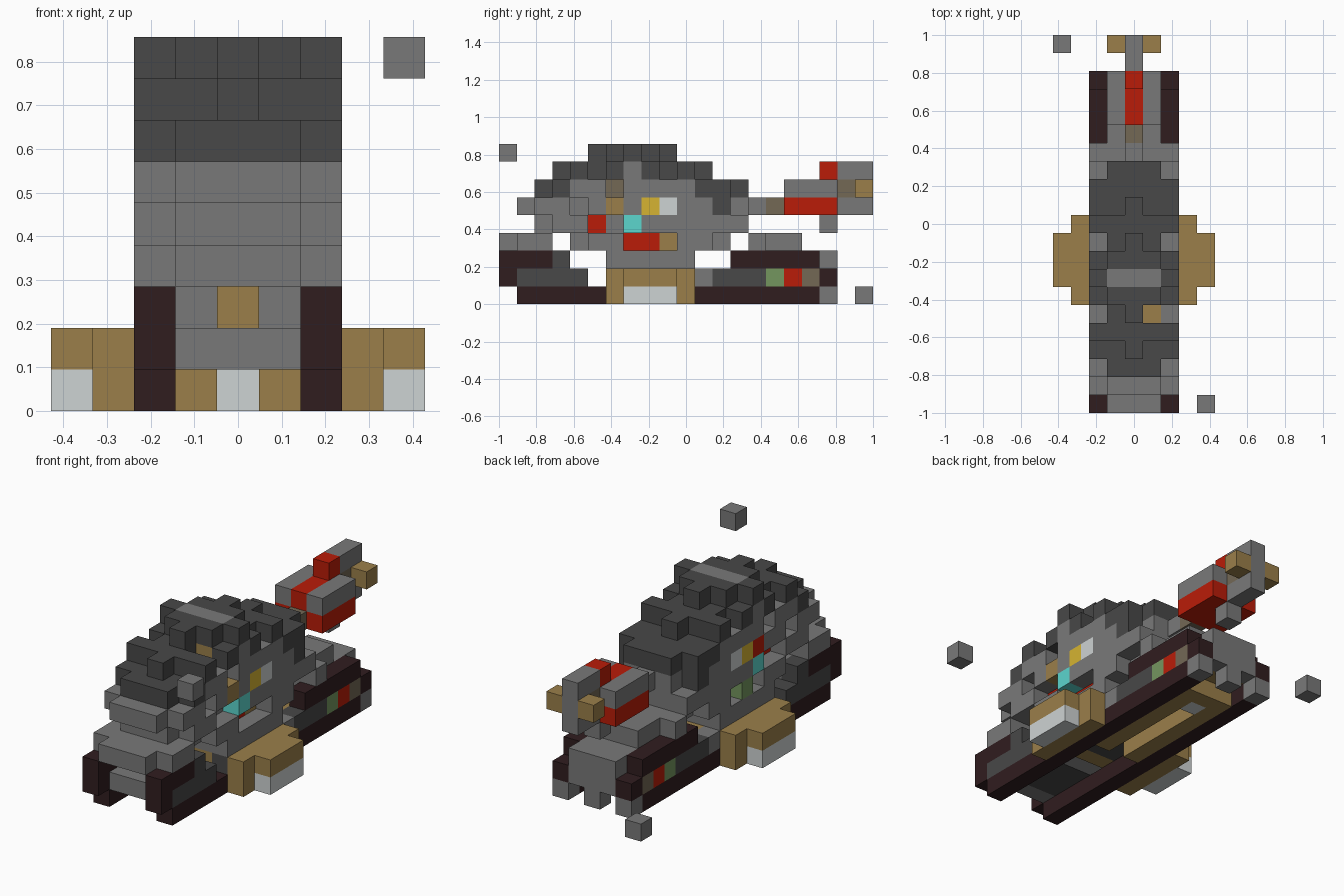
import bpy
from mathutils import Vector

default_cube = bpy.data.objects.get("Cube")
if default_cube:
    bpy.data.objects.remove(default_cube, do_unlink=True)

UNIT = 2 / 21  # size of one block


def channel(value):
    value /= 255
    return value / 12.92 if value <= 0.04 else ((value + 0.055) / 1.055) ** 2.4


# Flat colours
PALETTE = {
    "stone grey": "797979", "slate": "484848", "dark wood": "301D1F",
    "tan wood": "9B7F4A", "pale white": "CED3D3", "red": "BA1C08",
    "teal": "5CD6CE", "yellow": "D6B432", "leaf green": "74965F",
    "drab brown": "736855",
}
materials = {}
for name, code in PALETTE.items():
    rgb = [channel(c) for c in bytes.fromhex(code)]
    mat = bpy.data.materials.new(name)
    mat.use_nodes = True
    mat.diffuse_color = (*rgb, 1)
    shader = next(n for n in mat.node_tree.nodes if n.type == 'BSDF_PRINCIPLED')
    shader.inputs["Base Color"].default_value = (*rgb, 1)
    shader.inputs["Roughness"].default_value = 0.9
    materials[name] = mat
grey, slate, wood, tan, white, red, teal, yellow, green, drab = PALETTE

blocks = {}  # grid cell -> (part, colour)


def span(bounds):
    first, last = bounds if isinstance(bounds, tuple) else (bounds, bounds)
    return range(first, last + 1)


def fill(part, colour, across, along, up, mirror=True):
    """Fill a box of grid cells; later calls repaint earlier ones."""
    for x in span(across):
        for y in span(along):
            for z in span(up):
                for side in ((x, -x) if mirror else (x,)):
                    blocks[side, y, z] = (part, colour)


INNER, EDGE, WHOLE = (0, 1), 2, (0, 2)

# Side tracks
part = "side_track"
fill(part, wood, EDGE, along=(1, 17), up=0)
fill(part, slate, EDGE, along=(1, 4), up=1)
fill(part, slate, EDGE, along=(6, 14), up=1)
fill(part, wood, EDGE, along=0, up=(1, 2))
fill(part, wood, EDGE, along=(1, 2), up=2)
fill(part, slate, EDGE, along=3, up=2)
fill(part, grey, EDGE, along=11, up=1)
fill(part, green, EDGE, along=15, up=1)
fill(part, red, EDGE, along=16, up=1)
fill(part, drab, EDGE, along=17, up=1)
fill(part, wood, EDGE, along=18, up=1)
fill(part, wood, EDGE, along=(13, 17), up=2)

# Floor and inner rails
part = "floor"
fill(part, grey, INNER, along=1, up=1)
fill(part, slate, INNER, along=(2, 4), up=1)
fill(part, tan, INNER, along=6, up=1)
fill(part, slate, INNER, along=(7, 9), up=1)
fill(part, tan, INNER, along=(10, 17), up=1)
fill(part, tan, 1, along=(9, 15), up=0)
fill(part, tan, INNER, along=16, up=0)
fill(part, white, 0, along=15, up=0)

# Front plate
part = "front_plate"
fill(part, grey, INNER, along=(0, 2), up=3)
fill(part, grey, EDGE, along=(1, 2), up=3)
fill(part, grey, 1, along=3, up=2)
fill(part, tan, 0, along=(2, 3), up=2)

# Rear plate and feet
part = "rear_plate"
fill(part, grey, INNER, along=18, up=(1, 2))
fill(part, grey, INNER, along=(14, 17), up=2)
fill(part, grey, INNER, along=(14, 16), up=3)
fill(part, grey, EDGE, along=14, up=3)
for foot in (0, EDGE):
    fill("rear_foot", grey, foot, along=18, up=0)

# Side blocks
part = "side_block"
fill(part, tan, 3, along=(6, 10), up=(0, 1))
fill(part, tan, 4, along=(7, 9), up=1)
fill(part, white, 4, along=(7, 9), up=0)

# Dome walls, narrower at both ends
part = "dome_wall"
fill(part, grey, WHOLE, along=(6, 10), up=2)
fill(part, grey, INNER, along=(4, 12), up=3)
fill(part, grey, EDGE, along=(5, 11), up=3)
fill(part, tan, 0, along=4, up=3)
fill(part, grey, INNER, along=(2, 13), up=4)
fill(part, grey, EDGE, along=(3, 13), up=4)
fill(part, grey, INNER, along=(1, 13), up=5)
fill(part, grey, EDGE, along=(2, 11), up=5)
fill(part, slate, EDGE, along=12, up=5)

# Dome roof, stepped inward toward the crown
part = "dome_roof"
fill(part, slate, INNER, along=(2, 13), up=6)
fill(part, slate, EDGE, along=(3, 12), up=6)
fill(part, grey, WHOLE, along=(4, 10), up=6)
fill(part, slate, 0, along=(3, 11), up=7)
fill(part, slate, 1, along=(4, 10), up=7)
fill(part, grey, EDGE, along=7, up=7)
for step in (4, 6, 8, 10):
    fill(part, slate, EDGE, along=step, up=7)
fill(part, slate, 0, along=(5, 9), up=8)
fill(part, slate, 1, along=(6, 8), up=8)
fill(part, slate, EDGE, along=7, up=8)
fill(part, grey, INNER, along=7, up=8)
del blocks[1, 5, 7]  # roof opening
fill(part, tan, 1, along=5, up=6, mirror=False)
fill(part, tan, 1, along=6, up=7, mirror=False)

# Coloured blocks set behind openings in the dome sides
part = "dome_core"
fill(part, red, 1, along=(7, 8), up=3)
fill(part, tan, 1, along=9, up=3)
fill(part, red, 1, along=5, up=4)
fill(part, drab, 1, along=6, up=6)
for y, z in ((7, 3), (8, 3), (9, 3), (5, 4), (6, 4), (4, 5), (6, 6)):
    for x in (EDGE, -EDGE):
        del blocks[x, y, z]

# Coloured blocks flush with the dome sides
part = "dome_wall"
fill(part, green, -EDGE, along=8, up=3, mirror=False)
fill(part, teal, EDGE, along=7, up=4)
fill(part, tan, EDGE, along=6, up=5, mirror=False)
fill(part, red, -EDGE, along=7, up=5, mirror=False)
fill(part, yellow, EDGE, along=8, up=5)
fill(part, white, EDGE, along=9, up=5)

# Tail
part = "tail"
fill(part, grey, 0, along=14, up=5)
fill(part, drab, 0, along=15, up=5)
fill(part, red, INNER, along=(16, 18), up=5)
fill(part, grey, 1, along=(16, 18), up=6)
fill(part, red, 0, along=(16, 18), up=6)
fill(part, red, 0, along=18, up=7)
fill(part, grey, 0, along=18, up=4)
fill(part, grey, 0, along=(19, 20), up=(5, 7))
fill(part, drab, 0, along=19, up=6)
fill(part, tan, 1, along=20, up=6)

# Loose corner blocks
fill("upper_loose_block", grey, 4, along=0, up=8, mirror=False)
fill("lower_loose_block", grey, -4, along=20, up=0, mirror=False)


def build(part):
    """Skin the exposed block faces of one part."""
    cells = {cell: colour for cell, (owner, colour) in blocks.items() if owner == part}
    colours = sorted(set(cells.values()))
    verts, faces, slots = {}, [], []
    for cell, colour in cells.items():
        for axis in range(3):
            for sign in (-1, 1):
                normal = Vector((0, 0, 0))
                normal[axis] = sign
                if tuple(int(a + b) for a, b in zip(cell, normal)) in blocks:
                    continue
                u, v = Vector((0, 0, 0)), Vector((0, 0, 0))
                u[(axis + 1) % 3] = 1
                v[(axis + 2) % 3] = sign
                corners = [normal - u - v, normal + u - v, normal + u + v, normal - u + v]
                keys = [tuple(round(a * 2 + b) for a, b in zip(cell, c)) for c in corners]
                faces.append([verts.setdefault(key, len(verts)) for key in keys])
                slots.append(colours.index(colour))
    half = UNIT / 2
    points = [(x * half, (y + 1) * half - 1, (z + 1) * half) for x, y, z in verts]
    mesh = bpy.data.meshes.new(part)
    mesh.from_pydata(points, [], faces)
    for colour in colours:
        mesh.materials.append(materials[colour])
    for face, slot in zip(mesh.polygons, slots):
        face.material_index = slot
    bpy.context.collection.objects.link(bpy.data.objects.new(part, mesh))


for part in sorted({owner for owner, _ in blocks.values()}):
    build(part)
